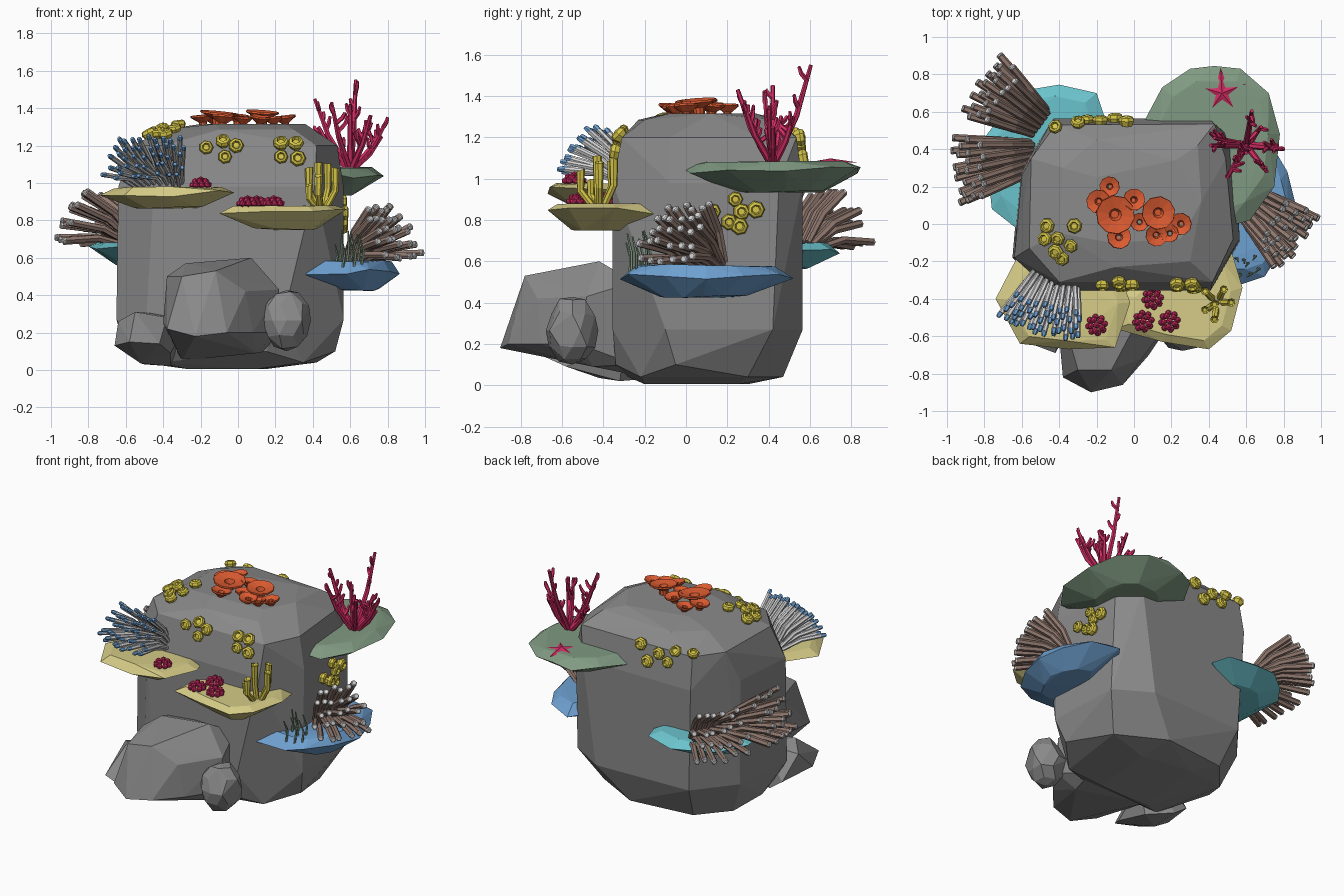
import bpy, bmesh, math, random
from mathutils import Vector, Matrix
from mathutils.bvhtree import BVHTree

if "Cube" in bpy.data.objects:
    bpy.data.objects.remove(bpy.data.objects["Cube"])

random.seed(4)
V = Vector


def lin(c):
    return tuple((v / 255 / 12.92) if v < 11 else ((v / 255 + 0.055) / 1.055) ** 2.4 for v in c) + (1,)


def material(name, *rgb):
    m = bpy.data.materials.new(name)
    m.diffuse_color = lin(rgb)
    m.use_nodes = True
    m.node_tree.nodes["Principled BSDF"].inputs["Base Color"].default_value = m.diffuse_color
    return m


ROCK = material("rock grey", 138, 138, 138)
SAND = material("pale yellow", 214, 204, 135)
GREEN = material("sage green", 128, 154, 130)
BLUE = material("sky blue", 110, 160, 208)
TEAL = material("turquoise", 108, 196, 206)
BROWN = material("brown", 146, 122, 112)
PINK = material("crimson pink", 208, 44, 98)
ORANGE = material("coral orange", 222, 92, 50)
MUSTARD = material("mustard", 214, 198, 72)
WHITE = material("off white", 214, 214, 216)


def finish(bm, name, *mats):
    bmesh.ops.recalc_face_normals(bm, faces=bm.faces[:])
    me = bpy.data.meshes.new(name)
    bm.to_mesh(me)
    bm.free()
    for m in mats:
        me.materials.append(m)
    ob = bpy.data.objects.new(name, me)
    bpy.context.collection.objects.link(ob)
    return ob


def hull(name, pts, mat, limit=4):
    bm = bmesh.new()
    for p in pts:
        bm.verts.new(p)
    bmesh.ops.convex_hull(bm, input=bm.verts[:])
    junk = [v for v in bm.verts if not v.link_faces]
    bmesh.ops.delete(bm, geom=junk, context='VERTS')
    bmesh.ops.dissolve_limit(bm, angle_limit=math.radians(limit), verts=bm.verts[:], edges=bm.edges[:])
    return finish(bm, name, mat)


def sweep(bm, pts, radii, sides=6, mat=0):
    """Capped rings along a path; all rings face the path's overall direction."""
    pts = [V(p) for p in pts]
    q = (pts[-1] - pts[0]).to_track_quat('Z', 'Y')
    lathe(bm, q, list(zip(pts, radii)), sides, mat)


def lathe(bm, q, rings, sides, mat=0):
    loops = []
    for p, r in rings:
        loops.append([bm.verts.new(p + q @ V((r * math.cos(a), r * math.sin(a), 0)))
                      for a in [2 * math.pi * k / sides for k in range(sides)]])
    faces = [bm.faces.new(loops[0][::-1]), bm.faces.new(loops[-1])]
    for a, b in zip(loops, loops[1:]):
        for k in range(sides):
            n = (k + 1) % sides
            faces.append(bm.faces.new((a[k], a[n], b[n], b[k])))
    for f in faces:
        f.material_index = mat


# Main boulder: stacked rough rings (height, outline)
layers = [
    (0.005, [(-.27, -.2), (.1, -.2), (.15, .25), (-.2, .3)]),
    (.04, [(-.42, -.28), (.35, -.22), (.42, .3), (.1, .47), (-.35, .42), (-.52, .22)]),
    (.1, [(.52, -.05), (.15, -.34), (-.5, -.32), (-.6, .02)]),
    (.27, [(-.65, -.18), (-.61, .28), (-.4, .54), (.3, .565), (.54, .42), (.565, -.1), (.24, -.355), (-.42, -.35)]),
    (.98, [(-.64, -.18), (-.6, .26), (-.43, .565), (.4, .565), (.53, .45), (.565, -.08), (.41, -.355), (-.45, -.355)]),
    (1.2, [(-.56, -.13), (-.55, .35), (-.42, .53), (.43, .535), (.49, .35), (.53, -.08), (.42, -.31), (-.4, -.31)]),
    (1.285, [(-.4, -.05), (-.38, .3), (-.2, .45), (.34, .42), (-.1, -.23), (.3, -.2)]),
    (1.315, [(-.12, -.1), (.25, -.08), (.36, .12), (.22, .34), (-.2, .25)])]
rock = hull("main_boulder", [(x, y, z) for z, o in layers for x, y in o], ROCK)

# Front boulder and two smaller stones
hull("front_boulder", [(-.23, -.9, .18), (-.38, -.82, .22), (-.06, -.86, .2), (-.3, -.78, .5), (-.12, -.78, .53),
                       (.04, -.72, .42), (.08, -.7, .2), (.2, -.52, .2), (.22, -.48, .43), (.07, -.42, .6),
                       (-.28, -.44, .57), (-.4, -.6, .25), (-.38, -.5, .5), (-.33, -.5, .12), (.1, -.45, .09),
                       (-.3, -.25, .05), (.15, -.25, .1), (-.3, -.25, .5), (.15, -.25, .5)], ROCK)
hull("left_stone", [(-.58, -.63, .15), (-.42, -.69, .14), (-.66, -.45, .13), (-.64, -.32, .26), (-.55, -.42, .31),
                    (-.38, -.45, .28), (-.4, -.25, .3), (-.6, -.2, .1), (-.52, -.42, .035), (-.36, -.32, .02),
                    (-.36, -.58, .09), (-.5, -.2, .03), (-.3, -.3, .2)], ROCK)
bm = bmesh.new()
bmesh.ops.create_icosphere(bm, subdivisions=2, radius=1)
ball = [V([(.26, -.55, .265)[i] + v.co[i] * (.14, .135, .175)[i] * random.uniform(.88, 1.03) for i in range(3)])
        for v in bm.verts]
bm.free()
hull("right_stone", ball, ROCK, 18)


# Plate corals: outline rim, flat top, tapered underside
def plate(name, outline, rim, top, bottom, mat):
    cx = sum(p[0] for p in outline) / len(outline)
    cy = sum(p[1] for p in outline) / len(outline)
    pts = []
    for x, y in outline:
        pts.append((x, y, rim + random.uniform(-.02, .015)))
        for k, z in ((.8, top), (.5, bottom)):
            pts.append((cx + (x - cx) * k, cy + (y - cy) * k, z + random.uniform(-.008, .006)))
    hull(name, pts, mat, 3)


plate("left_yellow_plate", [(-.6, -.13), (-.74, -.4), (-.61, -.64), (-.35, -.67), (-.1, -.66), (-.02, -.42), (-.1, -.2)],
      .945, .975, .87, SAND)
plate("right_yellow_plate", [(-.06, -.38), (-.1, -.56), (.15, -.63), (.4, -.67), (.52, -.57), (.58, -.34), (.52, -.14),
                             (.15, -.2)], .845, .875, .755, SAND)
plate("green_plate", [(.06, .56), (.15, .73), (.3, .83), (.43, .845), (.57, .83), (.72, .7), (.78, .48), (.75, .2),
                      (.62, .02), (.48, -.02), (.25, .2)], 1.045, 1.08, .94, GREEN)
plate("blue_plate", [(.36, -.31), (.58, -.32), (.7, -.28), (.81, -.1), (.865, .1), (.82, .28), (.72, .45), (.55, .52),
                     (.4, .3)], .53, .58, .43, BLUE)
plate("turquoise_plate", [(-.62, -.03), (-.76, .08), (-.8, .46), (-.68, .62), (-.55, .72), (-.4, .745), (-.2, .7),
                          (-.16, .58), (-.4, .1)], .65, .685, .57, TEAL)


# Finger corals: fans of curved tubes with coloured tips
def fan(name, a, b, z, az, el, length, rad, cols, rows, mat, tip, cap=.012):
    bm = bmesh.new()
    for i in range(rows):
        for j in range(cols):
            t = (j + .5 * (i % 2)) / (cols - .5)
            u = i / (rows - 1)
            ang = math.radians(az[0] + (az[1] - az[0]) * t + random.uniform(-3, 3))
            e = math.radians(el[0] + (el[1] - el[0]) * u + random.uniform(-3, 3))
            L = length * random.uniform(.93, 1)

            def d(e):
                return V((math.cos(ang) * math.cos(e), math.sin(ang) * math.cos(e), math.sin(e)))
            p = V((a[0] + (b[0] - a[0]) * t, a[1] + (b[1] - a[1]) * t, z + .03 * u)) - d(0) * .04 * u
            end = p + d(e) * L
            mid = p + d(e + .15) * L * .5
            dr = (end - mid).normalized()
            sweep(bm, [p, mid, end], [rad * .85, rad, rad], 6, 0)
            sweep(bm, [end, end + dr * cap * .6, end + dr * cap], [rad, rad, rad * .7], 6, 1)
    finish(bm, name, mat, tip)


fan("right_finger_coral", (.7, .17), (.59, .01), .57, (-25, -54), (8, 56), .322, .02, 6, 5, BROWN, WHITE)
fan("back_finger_coral", (-.48, .63), (-.58, .49), .66, (130, 163), (5, 42), .36, .02, 6, 4, BROWN, WHITE)
fan("left_finger_coral", (-.58, .44), (-.58, .26), .66, (178, 206), (5, 42), .395, .02, 6, 4, BROWN, WHITE)
fan("blue_tip_coral", (-.55, -.27), (-.3, -.33), .98, (234, 272), (12, 50), .285, .014, 9, 5, WHITE, BLUE, .03)

# Cup polyps seated on the boulder surface
tree = BVHTree.FromPolygons([v.co for v in rock.data.vertices], [p.vertices[:] for p in rock.data.polygons])
groups = {
    "front_polyps": [(-.17, -.33, 1.19), (-.08, -.33, 1.24), (-.01, -.33, 1.2), (-.07, -.34, 1.14),
                     (.23, -.33, 1.22), (.31, -.33, 1.21), (.23, -.34, 1.14), (.32, -.34, 1.13)],
    "top_polyps": [(-.47, -.01, 1.28), (-.32, -.01, 1.33), (-.48, -.08, 1.27), (-.41, -.08, 1.3), (-.34, -.12, 1.3),
                   (-.39, -.19, 1.28), (-.42, -.15, 1.27)],
    "back_polyps": [(-.42, .52, 1.22), (-.3, .56, 1.22), (-.25, .57, 1.13), (-.18, .56, 1.17), (-.1, .57, 1.1),
                    (-.04, .56, 1.2)],
    "right_polyps": [(.58, .13, .84), (.58, .21, .79), (.58, .24, .9), (.58, .27, .84), (.58, .34, .85), (.58, .26, .77)]}
for name, spots in groups.items():
    bm = bmesh.new()
    for s in spots:
        p, n, _, _ = tree.find_nearest(V(s))
        r = random.uniform(.038, .045)
        lathe(bm, n.to_track_quat('Z', 'Y'),
              [(p + n * r * h, r * k) for h, k in ((-.2, .7), (.45, 1), (.85, .85), (1, .55), (.65, .4))], 7)
    finish(bm, name, MUSTARD)

# Orange mushroom corals: stem, thin wide cap and central hole
bm = bmesh.new()
for x, y, r, z in [(-.13, .2, .055, 1.345), (-.19, .12, .065, 1.35), (-.1, .05, .105, 1.365), (0, .13, .06, 1.35),
                   (.13, .06, .09, 1.37), (-.08, -.07, .065, 1.345), (.12, -.06, .06, 1.345), (.25, .0, .06, 1.345),
                   (.03, .01, .05, 1.34), (.19, -.05, .05, 1.34)]:
    tilt = V((random.uniform(-.12, .12), random.uniform(-.12, .12), 1)).normalized()
    c = V((x, y, z))
    lathe(bm, tilt.to_track_quat('Z', 'Y'),
          [(c + tilt * h, r * k) for h, k in ((-.08, .28), (-.025, .35), (.004, 1), (.014, .98), (0, .32), (-.03, .2))], 10)
finish(bm, "mushroom_corals", ORANGE)

# Branching coral
bm = bmesh.new()
base = V((.6, .42, 1.06))
for tip in [(.41, .42, 1.45), (.63, .605, 1.55), (.8, .40, 1.34), (.71, .28, 1.36), (.5, .25, 1.43), (.77, .42, 1.25),
            (.43, .46, 1.3), (.6, .38, 1.42), (.68, .52, 1.3), (.54, .32, 1.26)]:
    tip = V(tip)
    mid = base.lerp(tip, .5) + V((tip.x - base.x, tip.y - base.y, 0)) * .12
    sweep(bm, [base, mid, tip], [.019, .015, .01], 6)
    for t in (.15, .4, .7):
        s = mid.lerp(tip, t)
        o = V((random.uniform(-.06, .06), random.uniform(-.06, .06), random.uniform(.05, .09))) * (1.1 - .5 * t)
        sweep(bm, [s, s + o * .5 + V((o.x, o.y, 0)) * .2, s + o], [.013, .012, .008], 5)
finish(bm, "branching_coral", PINK)

# Starfish: ten point outline with raised middle
bm = bmesh.new()
c = V((.47, .7, 1.078))
ring = []
for k in range(10):
    a = math.pi / 2 + .05 + k * math.pi / 5
    r = .135 if k % 2 == 0 else .05
    ring.append(bm.verts.new(c + V((r * math.cos(a), r * math.sin(a), 0))))
peak = bm.verts.new(c + V((0, 0, .02)))
for k in range(10):
    bm.faces.new((ring[k], ring[(k + 1) % 10], peak))
bm.faces.new(ring[::-1])
finish(bm, "starfish", PINK)

# Berry anemones: domes of little beads
bm = bmesh.new()
for x, y, z in [(-.2, -.54, .975), (.1, -.4, .875), (.05, -.52, .875), (.19, -.52, .875)]:
    for el, n in ((.15, 8), (.8, 5), (1.57, 1)):
        for k in range(n):
            a = 2 * math.pi * k / n + el
            p = V((x + .044 * math.cos(el) * math.cos(a), y + .044 * math.cos(el) * math.sin(a), z + .01 + .032 * math.sin(el)))
            bmesh.ops.create_icosphere(bm, subdivisions=1, radius=.019, matrix=Matrix.Translation(p))
finish(bm, "berry_anemones", PINK)

# Yellow tube coral on the right yellow plate
bm = bmesh.new()
for x, y, z in [(.38, -.36, 1.08), (.43, -.43, 1.11), (.48, -.35, 1.1), (.52, -.42, 1.08), (.43, -.51, 1.04),
                (.38, -.46, .99)]:
    b = V((.445 + (x - .445) * .3, -.42 + (y + .42) * .3, .86))
    m = V((x, y, .86 + (z - .86) * .45))
    sweep(bm, [b, m, (x, y, z), (x, y, z - .015)], [.018, .018, .023, .012], 7)
finish(bm, "yellow_tube_coral", MUSTARD)

# Sea grass on the blue plate
bm = bmesh.new()
for k in range(8):
    x, y = .52 + .02 * k, -.22 + .05 * math.sin(k * 2.3)
    h = .1 + .08 * abs(math.sin(k * 1.7))
    sweep(bm, [(x, y, .55), (x + .012, y, .56 + h * .5), (x + random.uniform(-.02, .02), y - .02, .57 + h)],
          [.008, .007, .004], 5)
finish(bm, "sea_grass", GREEN)
